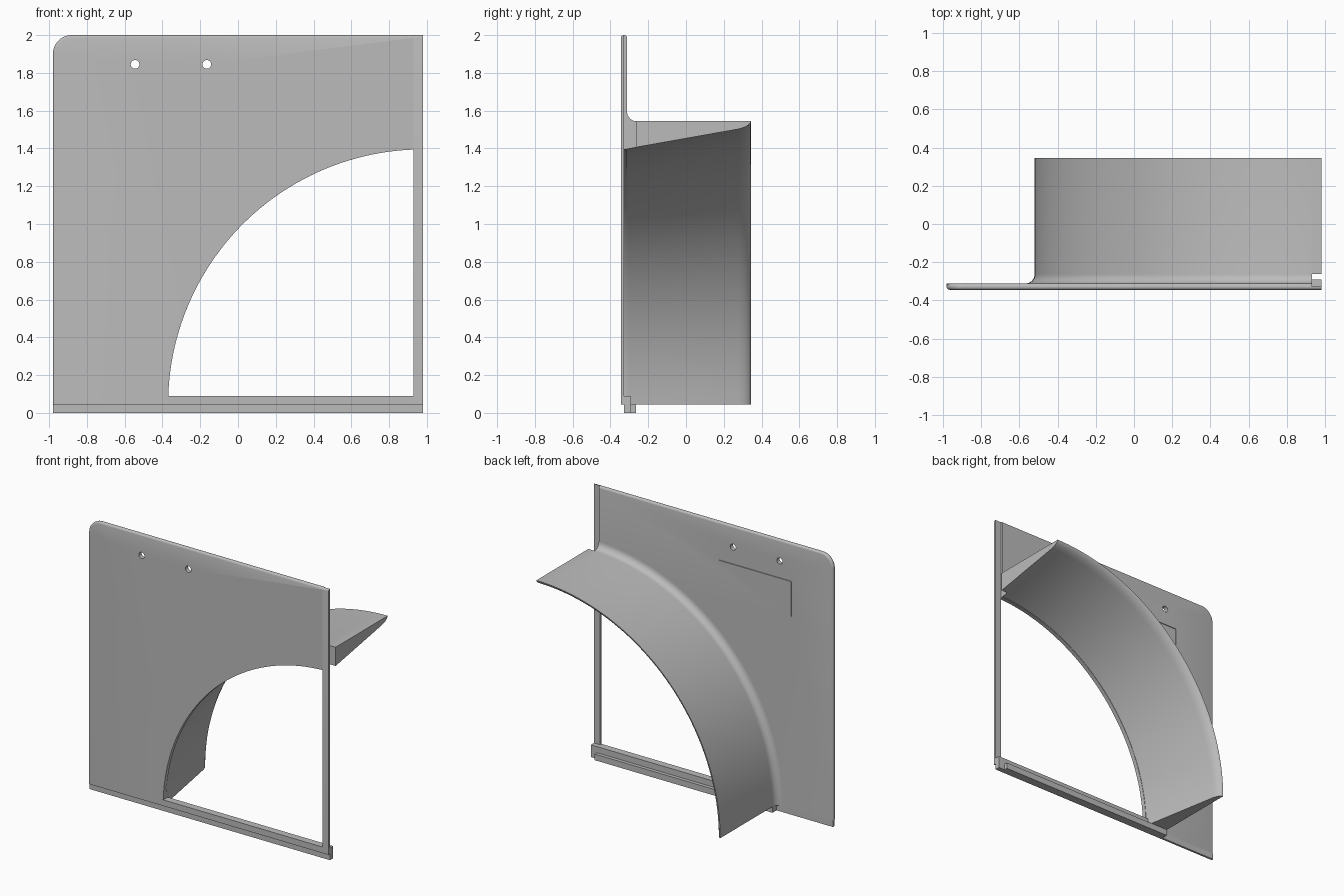
import bpy, bmesh, math
from mathutils import Matrix

if "Cube" in bpy.data.objects:
    bpy.data.objects.remove(bpy.data.objects["Cube"])

grey = bpy.data.materials.new("grey plastic")
grey.diffuse_color = (0.5, 0.5, 0.5, 1)
grey.use_nodes = True
grey.node_tree.nodes["Principled BSDF"].inputs["Base Color"].default_value = grey.diffuse_color

CX, CZ = 0.98, 0.045            # arch centre
R_IN, R_OUT = 1.35, 1.50
FRONT, MID, BACK = -0.344, -0.328, -0.312
STEPS = 48


def finish(name, bm, smooth=False):
    bmesh.ops.recalc_face_normals(bm, faces=bm.faces[:])
    me = bpy.data.meshes.new(name)
    bm.to_mesh(me)
    bm.free()
    ob = bpy.data.objects.new(name, me)
    bpy.context.collection.objects.link(ob)
    me.materials.append(grey)
    if smooth:
        bpy.ops.object.select_all(action='DESELECT')
        ob.select_set(True)
        bpy.context.view_layer.objects.active = ob
        bpy.ops.object.shade_smooth_by_angle(angle=math.radians(30))
    return ob


def box(name, x0, x1, y0, y1, z0, z1):
    bm = bmesh.new()
    bmesh.ops.create_cube(bm, size=1)
    for v in bm.verts:
        v.co.x = x0 if v.co.x < 0 else x1
        v.co.y = y0 if v.co.y < 0 else y1
        v.co.z = z0 if v.co.z < 0 else z1
    return finish(name, bm)


def cut(ob, cutter):
    cutter.hide_render = True
    cutter.hide_viewport = True
    mod = ob.modifiers.new("cut", 'BOOLEAN')
    mod.operation = 'DIFFERENCE'
    mod.solver = 'EXACT'
    mod.object = cutter


def panel(name, pts, y0, y1, rounded):
    """Extrude an x-z outline along y and round the rim edges chosen by a rule."""
    bm = bmesh.new()
    face = bm.faces.new([bm.verts.new((x, y0, z)) for x, z in pts])
    ext = bmesh.ops.extrude_face_region(bm, geom=[face], use_keep_orig=True)
    for v in ext["geom"]:
        if isinstance(v, bmesh.types.BMVert):
            v.co.y = y1
    bmesh.ops.recalc_face_normals(bm, faces=bm.faces[:])
    rim = [e for e in bm.edges
           if abs(e.verts[0].co.y - e.verts[1].co.y) < 1e-6 and rounded(e)]
    bmesh.ops.bevel(bm, geom=rim, offset=0.014, segments=4, profile=0.5,
                    affect='EDGES')
    return finish(name, bm, True)


# Back panel with a rounded corner and the arch opening
pts = [(-0.98, CZ)]
for i in range(13):
    a = math.pi - i * math.pi / 24
    pts.append((-0.88 + 0.1 * math.cos(a), 1.90 + 0.1 * math.sin(a)))
pts.append((0.93, 2.0))
a0 = math.acos((0.93 - CX) / R_IN)
for i in range(STEPS + 1):
    a = a0 + (math.pi - a0) * i / STEPS
    pts.append((CX + R_IN * math.cos(a), CZ + R_IN * math.sin(a)))


def outer_rim(e):
    m = (e.verts[0].co + e.verts[1].co) / 2
    return m.z > 1.99 or m.x < -0.97 or (m.x < -0.87 and m.z > 1.89)


plate = panel("panel", pts, FRONT, BACK, outer_rim)

# Thin lap strip along the right side
panel("side_lap", [(0.93, CZ), (0.98, CZ), (0.98, 2), (0.93, 2)], FRONT, MID,
      lambda e: all(v.co.z > 1.99 and v.co.y < FRONT + 0.001 for v in e.verts))

# Mounting holes
for i, x in enumerate((-0.545, -0.165)):
    bm = bmesh.new()
    bmesh.ops.create_cone(bm, cap_ends=True, segments=32, radius1=0.023,
                          radius2=0.023, depth=0.2,
                          matrix=Matrix.Translation((x, -0.328, 1.845))
                          @ Matrix.Rotation(math.pi / 2, 4, 'X'))
    cut(plate, finish(f"hole_cutter_{i}", bm))

# Fine slits in the back of the panel
cut(plate, box("slit_cutter_across", -0.64, -0.05, -0.318, -0.30, 1.718, 1.722))
cut(plate, box("slit_cutter_upright", -0.642, -0.638, -0.318, -0.30, 1.46, 1.715))

# Arch hood: tapered inside, straight outside, fillet at the panel
prof = [(MID, R_IN), (0.28, 1.458), (0.31, 1.467), (0.33, 1.479),
        (0.341, 1.490), (0.344, R_OUT)]
for i in range(9):
    a = -math.pi / 2 - i * math.pi / 16
    prof.append((-0.262 + 0.05 * math.cos(a), 1.55 + 0.05 * math.sin(a)))
prof.append((MID + 0.004, 1.55))
bm = bmesh.new()
rings = []
for i in range(STEPS + 1):
    a = math.pi / 2 * (1 + i / STEPS)
    rings.append([bm.verts.new((CX + r * math.cos(a), y, CZ + r * math.sin(a)))
                  for y, r in prof])
n = len(prof)
for p, q in zip(rings, rings[1:]):
    for j in range(n):
        k = (j + 1) % n
        bm.faces.new((p[j], p[k], q[k], q[j]))
bm.faces.new(rings[0])
bm.faces.new(rings[-1])
hood = finish("arch_hood", bm, True)
cut(hood, box("groove_cutter", 0.93, 1.1, -0.5, -0.262, 0.5, 1.8))

# Bottom sill and tongue
box("sill_upper", -0.37, 0.98, MID, -0.291, CZ, 0.09)
box("sill_front", -0.37, 0.98, FRONT, MID, CZ, 0.09)
box("sill_lower", -0.52, 0.93, MID, -0.265, 0, CZ)
box("sill_end", 0.93, 0.98, MID, -0.291, 0, CZ)
box("bottom_tongue", -0.98, -0.52, MID, BACK, 0, CZ)
